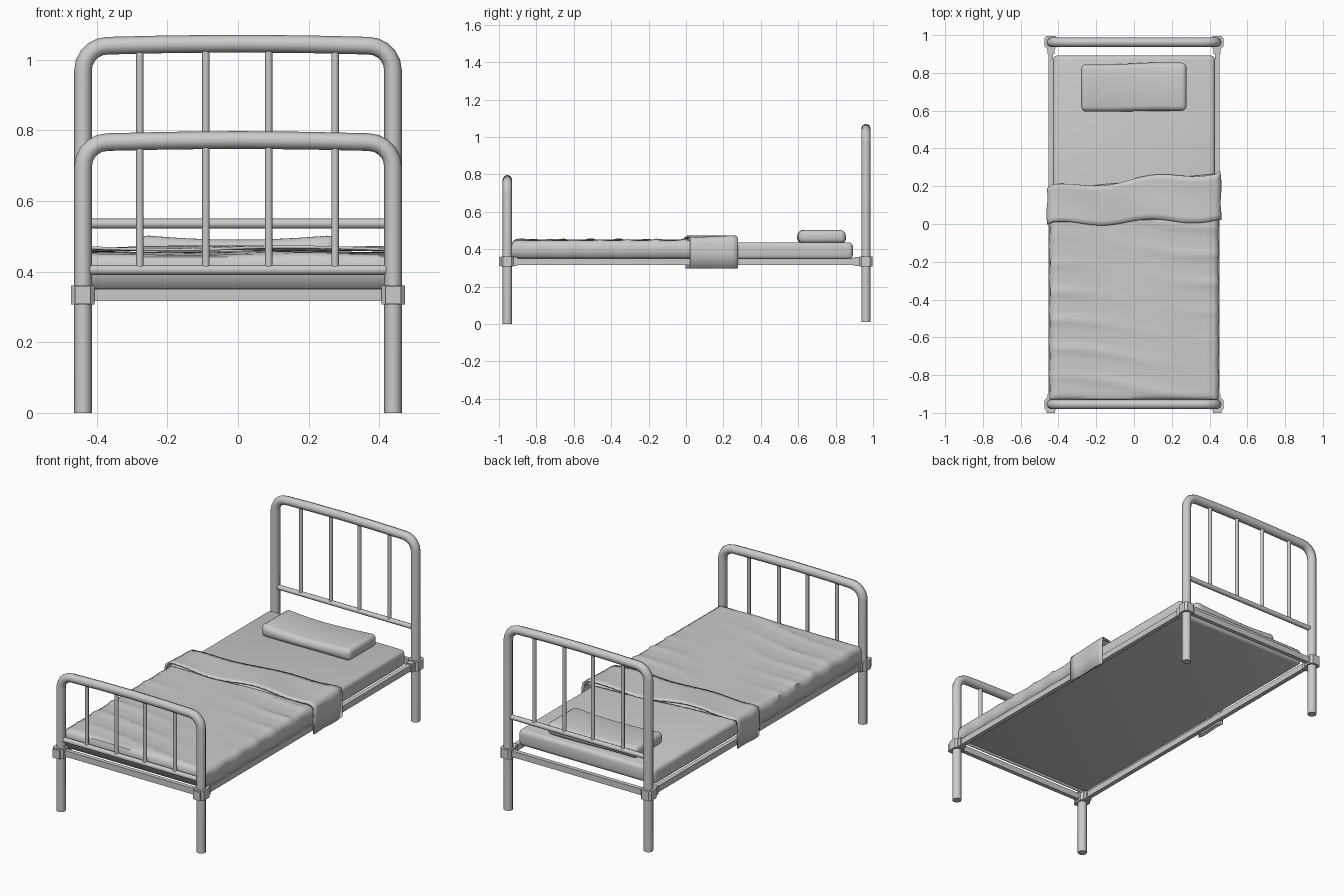
import bpy, bmesh
from math import sin, cos, pi, radians

if "Cube" in bpy.data.objects:
    bpy.data.objects.remove(bpy.data.objects["Cube"])


def finish(obj, angle=40):
    bpy.ops.object.select_all(action='DESELECT')
    bpy.context.view_layer.objects.active = obj
    obj.select_set(True)
    bpy.ops.object.shade_smooth_by_angle(angle=radians(angle))
    return obj


def from_bmesh(name, bm):
    bmesh.ops.recalc_face_normals(bm, faces=bm.faces[:])
    me = bpy.data.meshes.new(name)
    bm.to_mesh(me)
    bm.free()
    obj = bpy.data.objects.new(name, me)
    bpy.context.collection.objects.link(obj)
    return obj


def tube(name, pts, r, res=2):
    cu = bpy.data.curves.new(name, 'CURVE')
    cu.dimensions = '3D'
    cu.bevel_depth = r
    cu.bevel_resolution = res
    cu.use_fill_caps = True
    sp = cu.splines.new('POLY')
    sp.points.add(len(pts) - 1)
    for p, co in zip(sp.points, pts):
        p.co = (*co, 1)
    obj = bpy.data.objects.new(name, cu)
    bpy.context.collection.objects.link(obj)
    bpy.ops.object.select_all(action='DESELECT')
    bpy.context.view_layer.objects.active = obj
    obj.select_set(True)
    bpy.ops.object.convert(target='MESH')
    return finish(bpy.context.view_layer.objects.active, 50)


def box_bm(x0, x1, y0, y1, z0, z1):
    bm = bmesh.new()
    bmesh.ops.create_cube(bm, size=1)
    for v in bm.verts:
        v.co.x = x1 if v.co.x > 0 else x0
        v.co.y = y1 if v.co.y > 0 else y0
        v.co.z = z1 if v.co.z > 0 else z0
    return bm


def box(name, *dims):
    return from_bmesh(name, box_bm(*dims))


def cushion(name, dims, bevel, segs, cuts, shape=None):
    bm = box_bm(*dims)
    bmesh.ops.bevel(bm, geom=bm.edges[:], offset=bevel, segments=segs, profile=0.5, affect='EDGES')
    for i in range(1, cuts):
        x = dims[0] + (dims[1] - dims[0]) * i / cuts
        bmesh.ops.bisect_plane(bm, geom=bm.verts[:] + bm.edges[:] + bm.faces[:],
                               plane_co=(x, 0, 0), plane_no=(1, 0, 0))
    if shape:
        for v in bm.verts:
            shape(v.co)
    return finish(from_bmesh(name, bm))


# Head and foot frames: bent tube arch, lower rail, spindles
def end_frame(name, y, top, r, rail_z, foot):
    px, c = 0.439, 0.07
    left = [(-px, y, foot), (-px, y, top - c)]
    left += [(-px + c * (1 - cos(a)), y, top - c + c * sin(a))
             for a in [pi / 2 * i / 5 for i in range(1, 6)]]
    left += [(-0.2, y, top + 0.004)]
    path = left + [(0, y, top + 0.006)] + [(-x, yy, z) for x, yy, z in reversed(left)]
    tube(name + "_arch", path, r)
    tube(name + "_rail", [(-px, y, rail_z), (px, y, rail_z)], 0.014)
    for i, x in enumerate((-0.278, -0.091, 0.087, 0.275)):
        tube(f"{name}_spindle_{i + 1}", [(x, y, rail_z), (x, y, top)], 0.0105)


HEAD_Y, FOOT_Y = 0.962, -0.955
end_frame("headboard", HEAD_Y, 1.04, 0.025, 0.536, 0.01)
end_frame("footboard", FOOT_Y, 0.767, 0.025, 0.405, 0.0)

# Corner clamps around the posts, with sockets for the side rails
for sx, side in ((-1, "left"), (1, "right")):
    for y, sy, end in ((HEAD_Y, 1, "head"), (FOOT_Y, -1, "foot")):
        cx = sx * 0.44
        bm = box_bm(cx - 0.033, cx + 0.033, y - 0.034, y + 0.034, 0.307, 0.361)
        bmesh.ops.bevel(bm, geom=[e for e in bm.edges if abs(e.verts[0].co.z - e.verts[1].co.z) > 0.01],
                        offset=0.011, segments=1, affect='EDGES')
        from_bmesh(f"{end}_{side}_clamp", bm)
        ys = sorted((sy * 0.90, y))
        box(f"{end}_{side}_socket", cx - 0.019, cx + 0.019, *ys, 0.310, 0.358)
        if end == "foot":
            box(f"foot_{side}_lug", cx - 0.022, cx + 0.022, -1.0, y, 0.310, 0.358)
    xs = sorted((sx * 0.428, sx * 0.453))
    box(f"{side}_side_rail", *xs, FOOT_Y, HEAD_Y, 0.317, 0.351)
for y, end in ((HEAD_Y, "head"), (FOOT_Y, "foot")):
    box(f"{end}_cross_rail", -0.44, 0.44, y - 0.012, y + 0.012, 0.317, 0.351)

# Mattress
cushion("mattress", (-0.428, 0.428, -0.915, 0.892, 0.345, 0.437), 0.022, 3, 2)


# Pillow with a sagging middle
def pillow_shape(co):
    if co.z > 0.46:
        co.z += 0.014 * (co.x / 0.28) ** 2 - 0.006 * (abs(co.y - 0.725) / 0.13) ** 2
    co.y += 0.006 * sin(co.x * 9) * (1 if co.y > 0.72 else 0.4)


cushion("pillow", (-0.28, 0.278, 0.597, 0.85, 0.432, 0.494), 0.027, 4, 12, pillow_shape)


# Draped cloth: side drops and a wavy top, swept along y
def drape(name, w, top, bottom, y0, y1, rows, wave, foot_drop=False, thick=0.006):
    side = [(-w, bottom), (-w, (top + bottom) / 2), (-w, top - 0.03),
            (-w + 0.007, top - 0.01), (-w + 0.025, top)]
    mid = [((w - 0.025) * (i / 10 - 1), top) for i in range(1, 20)]
    prof = side + mid + [(-x, z) for x, z in reversed(side)]
    bm = bmesh.new()
    grid = []
    steps = [(i / rows, 0) for i in range(rows + 1)]
    if foot_drop:
        steps = [(0, bottom), (0, top - 0.025), (0.006, top - 0.006)] + \
                [(0.02 + 0.98 * i / rows, 0) for i in range(rows + 1)]
    for t, cap in steps:
        row = []
        for x, z in prof:
            a, b = y0(x), y1(x)
            y = a + (b - a) * t
            if z > top - 0.012:
                z += wave(x, y)
            elif not cap:
                x += (0.003 * sin(y * 37 + x)) * (1 if x > 0 else -1)
            if cap:
                z = min(z, cap)
            row.append(bm.verts.new((x, y, z)))
        grid.append(row)
    for r0, r1 in zip(grid, grid[1:]):
        for i in range(len(prof) - 1):
            bm.faces.new((r0[i], r0[i + 1], r1[i + 1], r1[i]))
    obj = from_bmesh(name, bm)
    m = obj.modifiers.new("thickness", 'SOLIDIFY')
    m.thickness = thick
    m.offset = 0
    return finish(obj, 50)


def wrinkles(x, y):
    ridge = max(0, sin(y * 42 + 1.5 * sin(x * 5) + x * 2)) ** 3
    return 0.009 * ridge * (0.5 + 0.5 * sin(x * 6 + y * 5)) + 0.002 * sin(x * 11)


drape("blanket", 0.446, 0.446, 0.352, lambda x: -0.93, lambda x: 0.12, 48, wrinkles, True)

# Folded top of the blanket, slanting across the bed
drape("blanket_fold", 0.457, 0.466, 0.298,
      lambda x: 0.01 + 0.025 * x + 0.014 * sin(x * 13 + 0.5) * (abs(x) < 0.44),
      lambda x: 0.235 + 0.095 * x + 0.016 * sin(x * 12 + 0.3) * (abs(x) < 0.44),
      8, lambda x, y: 0.004 * sin(x * 9 + y * 14), thick=0.008)
drape("blanket_fold_under", 0.45, 0.452, 0.305, lambda x: 0.02 + 0.025 * x,
      lambda x: 0.225 + 0.095 * x, 6, lambda x, y: 0.002 * sin(x * 9 + y * 14))
